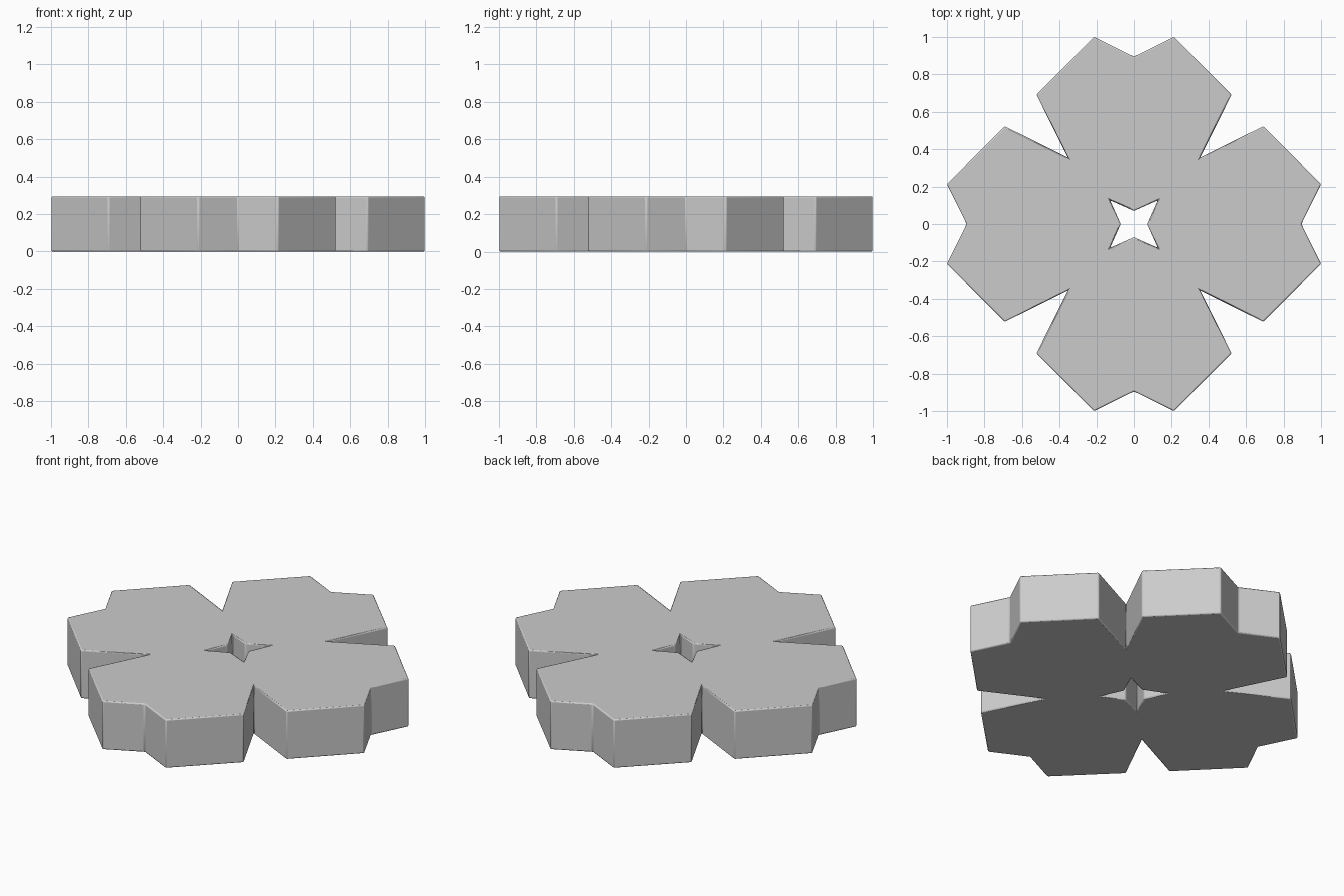
import bpy, bmesh
from mathutils import Matrix, Vector
from math import pi

if "Cube" in bpy.data.objects:
    bpy.data.objects.remove(bpy.data.objects["Cube"])

HEIGHT = 0.295

# One petal outline: half profile from the centre hole to the rim notch, mirrored in y
half = [(0.07, 0), (0.127, 0.127), (0.355, 0.355), (0.692, 0.523), (1.0, 0.213), (0.895, 0)]
outline = half + [(x, -y) for x, y in reversed(half[1:-1])]

# Repeat the petal around the centre hole
bm = bmesh.new()
for i in range(4):
    turn = Matrix.Rotation(i * pi / 2, 3, 'Z')
    bm.faces.new([bm.verts.new(turn @ Vector((x, y, 0))) for x, y in reversed(outline)])
bmesh.ops.remove_doubles(bm, verts=bm.verts, dist=0.001)

# Give the plate its thickness
result = bmesh.ops.extrude_face_region(bm, geom=bm.faces[:], use_keep_orig=True)
top = [v for v in result['geom'] if isinstance(v, bmesh.types.BMVert)]
bmesh.ops.translate(bm, verts=top, vec=(0, 0, HEIGHT))
bmesh.ops.recalc_face_normals(bm, faces=bm.faces)

mesh = bpy.data.meshes.new("flower_plate")
bm.to_mesh(mesh)
bm.free()
plate = bpy.data.objects.new("flower_plate", mesh)
bpy.context.collection.objects.link(plate)

# Fine rounded edges
bevel = plate.modifiers.new("edge_bevel", 'BEVEL')
bevel.width = 0.007
bevel.segments = 2
bevel.limit_method = 'ANGLE'
bevel.angle_limit = pi / 6

bpy.context.view_layer.objects.active = plate
plate.select_set(True)
bpy.ops.object.shade_smooth_by_angle(angle=pi / 6)
